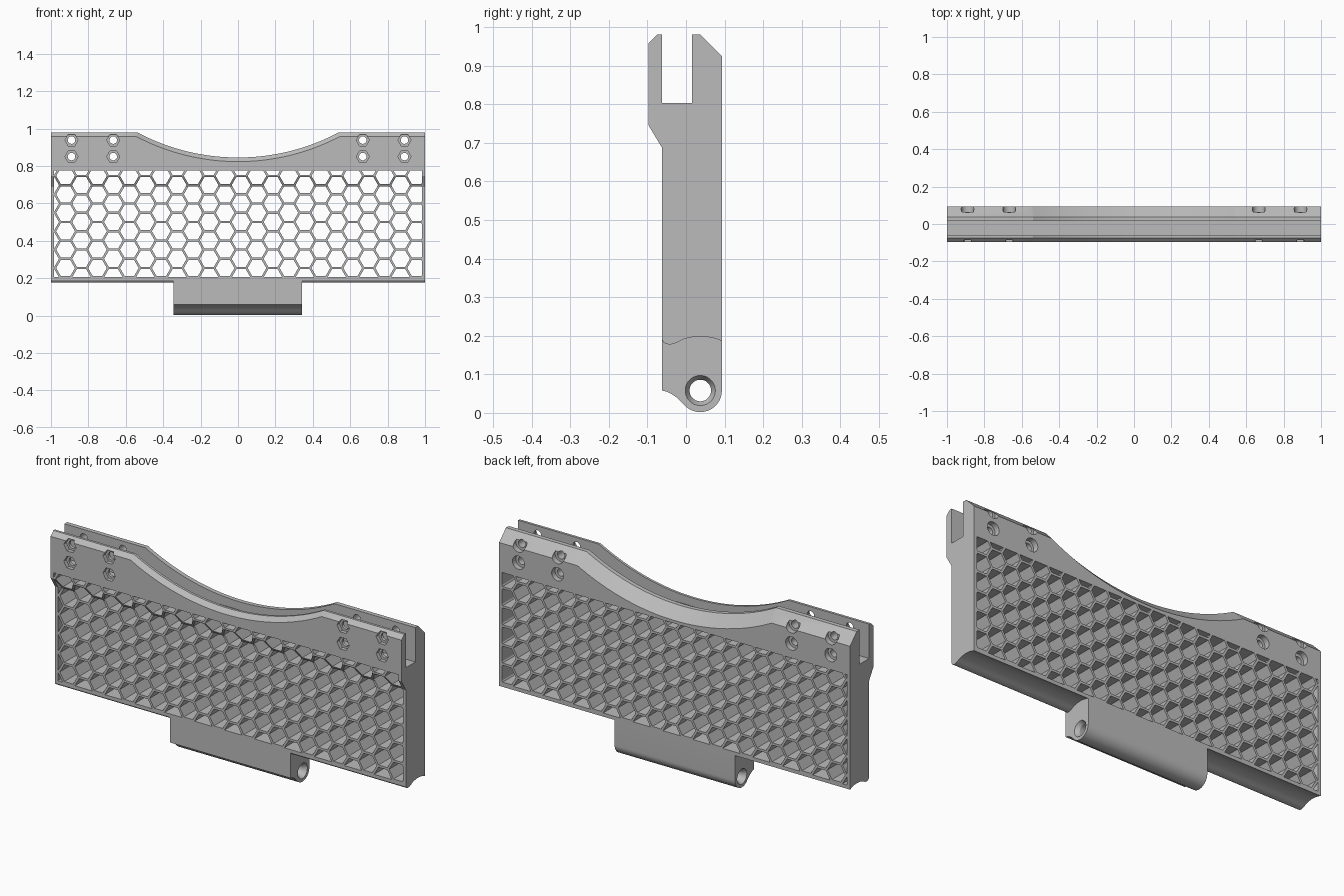
import bpy, bmesh, math
from mathutils import Vector

default = bpy.data.objects.get("Cube")
if default:
    bpy.data.objects.remove(default, do_unlink=True)

grey = bpy.data.materials.new("plain grey")
grey.use_nodes = True
colour = (0.5, 0.5, 0.5, 1)
grey.diffuse_color = colour
grey.node_tree.nodes["Principled BSDF"].inputs["Base Color"].default_value = colour


def finish(name, bm):
    bmesh.ops.recalc_face_normals(bm, faces=bm.faces)
    mesh = bpy.data.meshes.new(name)
    bm.to_mesh(mesh)
    bm.free()
    mesh.materials.append(grey)
    obj = bpy.data.objects.new(name, mesh)
    bpy.context.collection.objects.link(obj)
    return obj


def extrude(bm, faces, offset):
    out = bmesh.ops.extrude_face_region(bm, geom=faces, use_keep_orig=True)
    verts = [g for g in out["geom"] if isinstance(g, bmesh.types.BMVert)]
    bmesh.ops.translate(bm, verts=verts, vec=offset)


def bar(name, profile, x0, x1):
    """Extrude a (y, z) profile along x."""
    bm = bmesh.new()
    face = bm.faces.new([bm.verts.new((x0, y, z)) for y, z in profile])
    extrude(bm, [face], (x1 - x0, 0, 0))
    return finish(name, bm)


def lathe(bm, rings, centre, axis, segments):
    """Closed solid of revolution; rings are (position along axis, radius)."""
    loops = []
    for t, r in rings:
        loop = []
        for i in range(segments):
            a = math.tau * (i + 0.5) / segments
            u, v = r * math.cos(a), r * math.sin(a)
            p = (t, u, v) if axis == "x" else (u, t, v)
            loop.append(bm.verts.new(Vector(centre) + Vector(p)))
        loops.append(loop)
    for a, b in zip(loops, loops[1:]):
        for i in range(segments):
            j = (i + 1) % segments
            bm.faces.new((a[i], a[j], b[j], b[i]))
    bm.faces.new(loops[0])
    bm.faces.new(loops[-1])


def cut(obj, cutter):
    mod = obj.modifiers.new("cut", "BOOLEAN")
    mod.operation = "DIFFERENCE"
    mod.solver = "EXACT"
    mod.object = cutter
    bpy.context.view_layer.update()
    graph = bpy.context.evaluated_depsgraph_get()
    mesh = bpy.data.meshes.new_from_object(obj.evaluated_get(graph))
    obj.modifiers.clear()
    obj.data = mesh
    bpy.data.objects.remove(cutter, do_unlink=True)


FRONT, BACK, LIP = -0.062, 0.093, -0.097
PIN_Y, PIN_Z = 0.037, 0.058

# Scooped underside, back to front
underside = []
for i in range(9):
    y = BACK - i * (BACK + 0.005) / 8
    underside.append((y, PIN_Z + math.sqrt(0.14 ** 2 - (y - PIN_Y) ** 2)))
underside += [(-0.02, 0.184), (-0.032, 0.179), (-0.042, 0.177),
              (-0.052, 0.179), (-0.058, 0.183), (FRONT, 0.19)]

# Panel with a slotted top
panel = bar("panel", underside + [
    (FRONT, 0.687), (LIP, 0.745), (LIP, 0.958), (-0.075, 0.98),
    (FRONT, 0.98), (FRONT, 0.803), (0.015, 0.803), (0.015, 0.98),
    (0.038, 0.98), (BACK, 0.925)], -1, 1)

# Shallow arch in the top edge, chamfered on both sides
R = 1.147
bm = bmesh.new()
lathe(bm, [(-0.119, R + 0.044), (-0.075, R), (0.038, R), (0.138, R + 0.1)],
      (0, 0, 0.845 + R), "y", 240)
cut(panel, finish("arch_cutter", bm))

# Honeycomb openings, trimmed to the window
PITCH = 0.0985
STEP = PITCH * math.sqrt(3) / 2
bm = bmesh.new()
for col in range(-1, 25):
    for row in range(-1, 8):
        cx = -0.922 + col * STEP
        cz = 0.254 + (row + (col % 2) / 2) * PITCH
        bm.faces.new([bm.verts.new((cx + 0.05 * math.cos(k * math.pi / 3), -0.2,
                                    cz + 0.05 * math.sin(k * math.pi / 3)))
                      for k in range(6)])
for co, no in (((0.984, 0, 0), (1, 0, 0)), ((-0.984, 0, 0), (-1, 0, 0)),
               ((0, 0, 0.775), (0, 0, 1)), ((0, 0, 0.205), (0, 0, -1))):
    bmesh.ops.bisect_plane(bm, geom=bm.verts[:] + bm.edges[:] + bm.faces[:],
                           plane_co=co, plane_no=no, clear_outer=True)
extrude(bm, bm.faces[:], (0, 0.4, 0))
cut(panel, finish("honeycomb_cutter", bm))

# Bolt holes: hex nut pocket in front, round recess behind
for part in ("nut", "shaft", "head"):
    bm = bmesh.new()
    for x in (-0.89, -0.667, 0.667, 0.89):
        for z in (0.85, 0.938):
            if part == "nut":
                face = bm.faces.new([bm.verts.new(
                    (x + 0.035 * math.cos(k * math.pi / 3), -0.15,
                     z + 0.035 * math.sin(k * math.pi / 3))) for k in range(6)])
                extrude(bm, [face], (0, 0.073, 0))
            elif part == "shaft":
                lathe(bm, [(-0.2, 0.02), (0.2, 0.02)], (x, 0, z), "y", 24)
            else:
                lathe(bm, [(0.065, 0.034), (0.2, 0.034)], (x, 0, z), "y", 32)
    cut(panel, finish(part + "_cutter", bm))

# Hinge knuckle under the panel
knuckle = underside[::-1] + [(BACK, PIN_Z)]
for i in range(1, 20):
    a = -math.radians(i * 7)
    knuckle.append((PIN_Y + 0.056 * math.cos(a), PIN_Z + 0.056 * math.sin(a)))
knuckle += [(-0.012, 0.028), (-0.024, 0.04), (-0.036, 0.048),
            (-0.05, 0.055), (FRONT, 0.058)]
hinge = bar("hinge_knuckle", knuckle, -0.345, 0.342)

# Pin bore with chamfered mouths
bm = bmesh.new()
lathe(bm, [(-0.365, 0.059), (-0.325, 0.028), (0.322, 0.028), (0.362, 0.059)],
      (0, PIN_Y, PIN_Z), "x", 32)
# Keep the mouths narrow at the end faces
for v in bm.verts:
    if abs(v.co.x) > 0.35:
        v.co.y = PIN_Y + (v.co.y - PIN_Y) * 0.85
        v.co.z = PIN_Z + (v.co.z - PIN_Z) * 0.85
cut(hinge, finish("bore_cutter", bm))

bpy.ops.object.select_all(action="DESELECT")
for obj in (panel, hinge):
    obj.select_set(True)
    bpy.context.view_layer.objects.active = obj
bpy.ops.object.shade_smooth_by_angle(angle=math.radians(25))
